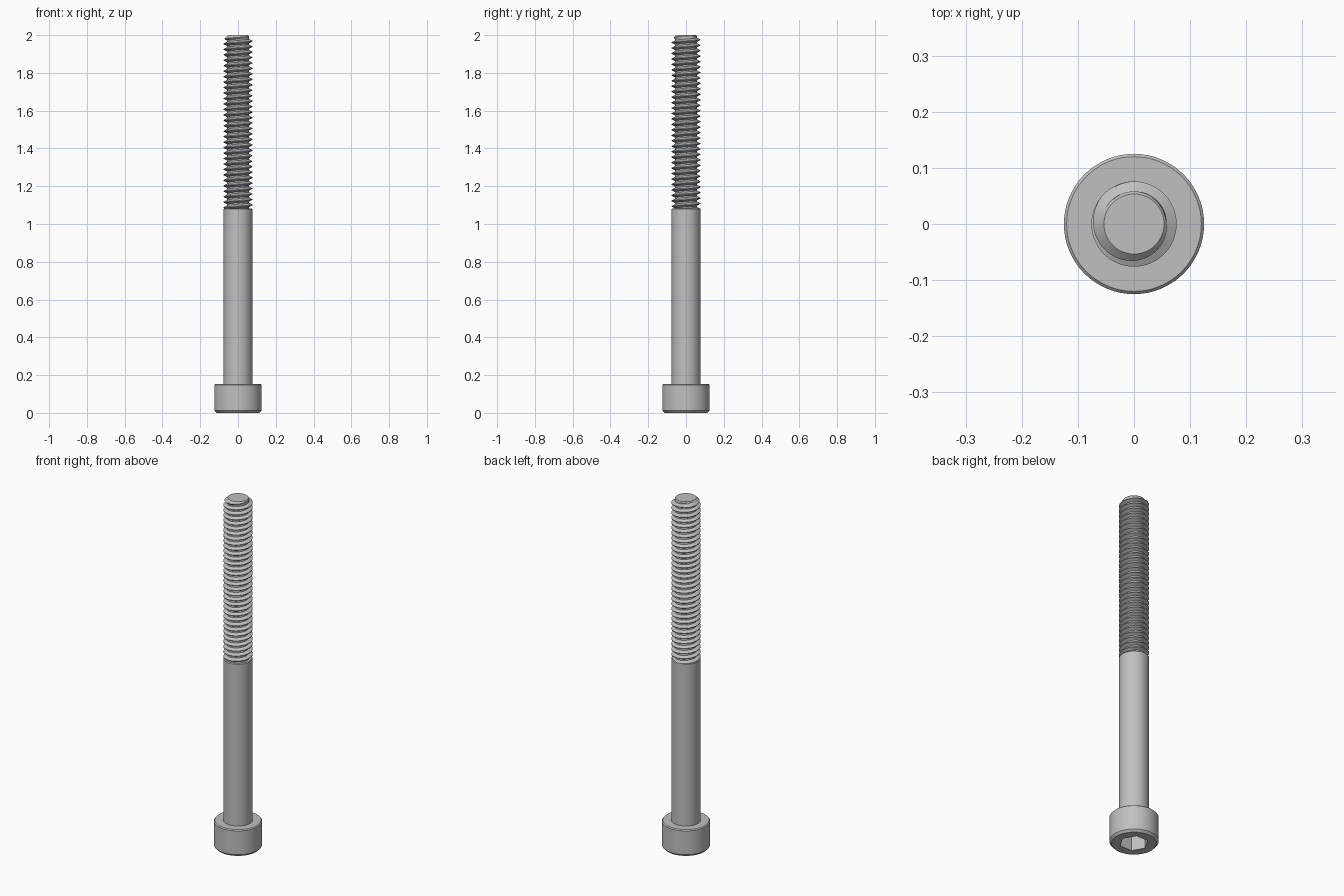
import bpy, bmesh
from math import cos, sin, tau, pi, sqrt

cube = bpy.data.objects.get("Cube")
if cube:
    bpy.data.objects.remove(cube, do_unlink=True)

SEG = 64
SHANK_R, ROOT_R, TIP_R = 0.076, 0.0582, 0.0535
HEAD_R, HEAD_H = 0.125, 0.153
THREAD_Z, TOP = 1.083, 2.0
PITCH = 0.0289
SOCKET_FLATS, SOCKET_DEPTH = 0.128, 0.08

steel = bpy.data.materials.new("grey steel")
steel.use_nodes = True
colour = (0.53, 0.53, 0.53, 1)
steel.diffuse_color = colour
steel.node_tree.nodes["Principled BSDF"].inputs["Base Color"].default_value = colour


def finish(name, bm):
    mesh = bpy.data.meshes.new(name)
    bm.to_mesh(mesh)
    bm.free()
    mesh.materials.append(steel)
    obj = bpy.data.objects.new(name, mesh)
    bpy.context.collection.objects.link(obj)
    bpy.ops.object.select_all(action='DESELECT')
    obj.select_set(True)
    bpy.context.view_layer.objects.active = obj
    bpy.ops.object.shade_smooth_by_angle(angle=pi / 6)
    return obj


def ring(bm, r, z, n=SEG):
    return [bm.verts.new((r * cos(tau * i / n), r * sin(tau * i / n), z)) for i in range(n)]


def bridge(bm, low, high):
    n = len(low)
    for i in range(n):
        j = (i + 1) % n
        bm.faces.new((low[i], low[j], high[j], high[i]))


def lathe(bm, profile):
    """Revolve (radius, z) points from bottom to top and return the rings."""
    rings = [ring(bm, r, z) for r, z in profile]
    for low, high in zip(rings, rings[1:]):
        bridge(bm, low, high)
    return rings


# Cap head: chamfered cylinder with a hexagonal socket in its underside
bm = bmesh.new()
rings = lathe(bm, [(0.114, 0), (HEAD_R, 0.012),
                   (HEAD_R, HEAD_H - 0.005), (HEAD_R - 0.005, HEAD_H)])
bm.faces.new(rings[-1])
mouth = ring(bm, SOCKET_FLATS / sqrt(3), 0, 6)
floor = ring(bm, SOCKET_FLATS / sqrt(3), SOCKET_DEPTH, 6)
bridge(bm, mouth, floor)
bm.faces.new(floor)
rim = [bm.edges.get((loop[i - 1], loop[i])) for loop in (rings[0], mouth) for i in range(len(loop))]
bmesh.ops.triangle_fill(bm, use_beauty=True, edges=rim, normal=(0, 0, -1))
bmesh.ops.recalc_face_normals(bm, faces=bm.faces)
finish("cap_head", bm)

# Plain shank and the core inside the thread
for name, profile in (
    ("shank", [(SHANK_R, HEAD_H - 0.01), (SHANK_R, THREAD_Z - 0.004),
               (SHANK_R - 0.004, THREAD_Z)]),
    ("thread_core", [(ROOT_R - 0.001, THREAD_Z - 0.02), (ROOT_R - 0.001, TOP - 0.005),
                     (TIP_R, TOP)]),
):
    bm = bmesh.new()
    rings = lathe(bm, profile)
    bm.faces.new(rings[-1])
    bm.faces.new(rings[0][::-1])
    finish(name, bm)

# Helical thread: a V profile swept upward and trimmed by the tip chamfer
tooth = [(0, ROOT_R), (0.25, ROOT_R), (0.5625, SHANK_R), (0.6875, SHANK_R), (1, ROOT_R)]
bm = bmesh.new()
turns = int((TOP - THREAD_Z) / PITCH) + 2
previous = None
for step in range(turns * SEG + 1):
    a = tau * step / SEG
    row = []
    for t, r in tooth:
        z = min(THREAD_Z + PITCH * (step / SEG + t - 1), TOP)
        r = min(r, TIP_R + (TOP - z))
        row.append(bm.verts.new((r * cos(a), r * sin(a), z)))
    if previous:
        for k in range(len(tooth) - 1):
            bm.faces.new((previous[k], row[k], row[k + 1], previous[k + 1]))
    previous = row
bmesh.ops.remove_doubles(bm, verts=bm.verts, dist=0.00002)
bmesh.ops.dissolve_degenerate(bm, edges=bm.edges, dist=0.00002)
finish("thread", bm)
